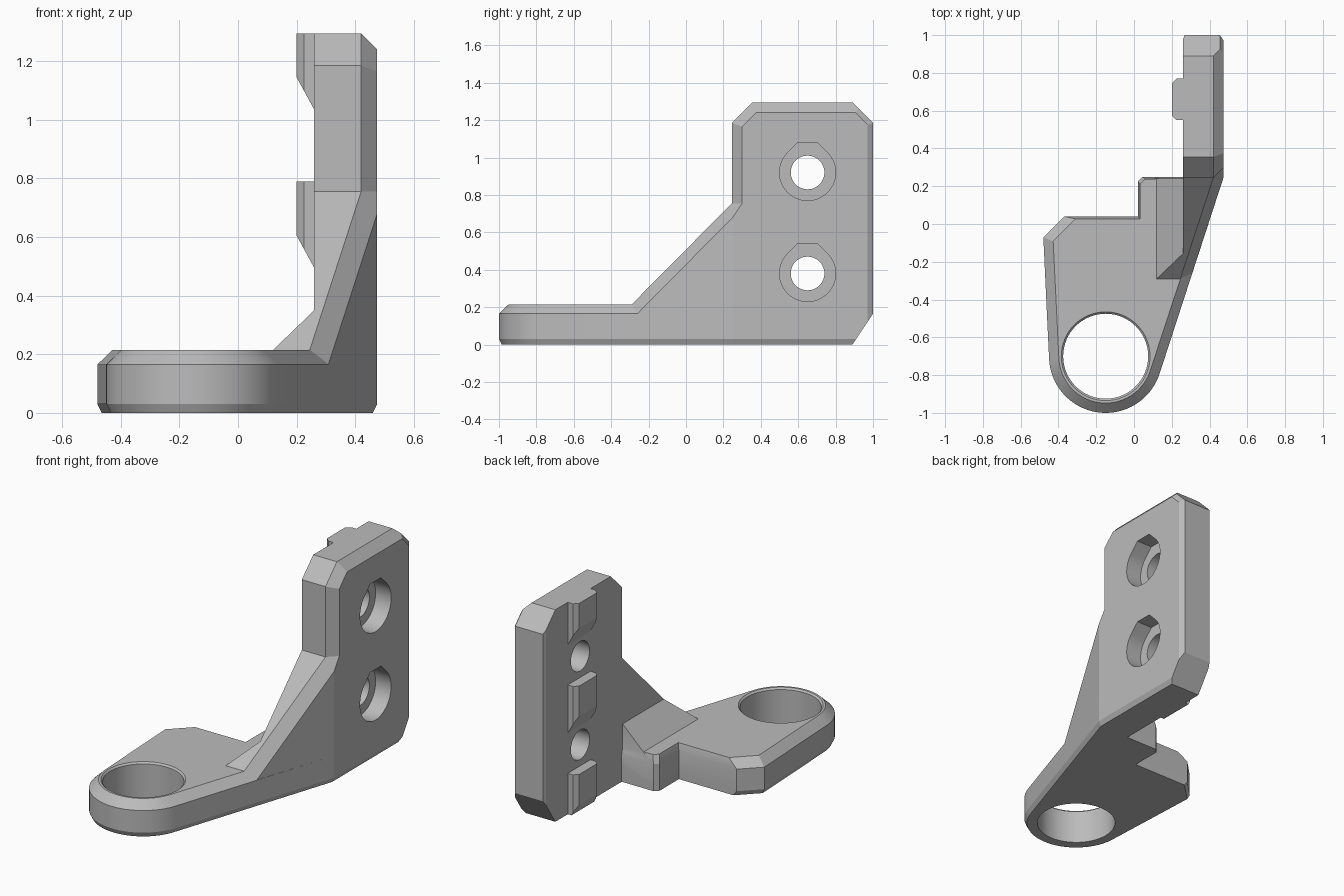
import bpy, bmesh, math
from mathutils import Vector as V

cube = bpy.data.objects.get("Cube")
if cube:
    bpy.data.objects.remove(cube, do_unlink=True)

grey = bpy.data.materials.new("plain_grey")
grey.use_nodes = True
grey.diffuse_color = (0.5, 0.5, 0.5, 1)
grey.node_tree.nodes["Principled BSDF"].inputs["Base Color"].default_value = (0.5, 0.5, 0.5, 1)


def add_object(name, bm):
    bmesh.ops.recalc_face_normals(bm, faces=bm.faces)
    mesh = bpy.data.meshes.new(name)
    bm.to_mesh(mesh)
    bm.free()
    mesh.materials.append(grey)
    ob = bpy.data.objects.new(name, mesh)
    bpy.context.collection.objects.link(ob)
    return ob


def loft(name, rings):
    """Closed solid through rings of equal point count."""
    bm = bmesh.new()
    rows = [[bm.verts.new(p) for p in ring] for ring in rings]
    for a, b in zip(rows, rows[1:]):
        for i in range(len(a)):
            j = (i + 1) % len(a)
            bm.faces.new((a[i], a[j], b[j], b[i]))
    bm.faces.new(rows[0])
    bm.faces.new(rows[-1])
    return add_object(name, bm)


def through(a, b, c):
    a, b, c = V(a), V(b), V(c)
    return a, (b - a).cross(c - a)


def edge(axis, a, b):
    """Plane parallel to one axis, through two points given in the other two."""
    p, q = list(a), list(b)
    p.insert(axis, 0)
    q.insert(axis, 0)
    r = list(p)
    r[axis] = 1
    return through(p, q, r)


def convex(name, low, high, planes, inside):
    """Box trimmed by planes, keeping the side that holds the inside point."""
    bm = bmesh.new()
    bmesh.ops.create_cube(bm, size=1)
    low, high = V(low), V(high)
    for v in bm.verts:
        v.co = [(l + h) / 2 + c * (h - l) for l, h, c in zip(low, high, v.co)]
    for point, normal in planes:
        if (V(inside) - point).dot(normal) > 0:
            normal = -normal
        bmesh.ops.bisect_plane(bm, geom=bm.verts[:] + bm.edges[:] + bm.faces[:],
                               plane_co=point, plane_no=normal, clear_outer=True)
        rim = [e for e in bm.edges if e.is_boundary]
        if rim:
            bmesh.ops.edgeloop_fill(bm, edges=rim)
    return add_object(name, bm)


def combine(body, other, operation):
    mod = body.modifiers.new(operation, 'BOOLEAN')
    mod.operation = operation
    mod.solver = 'EXACT'
    mod.object = other
    bpy.context.view_layer.objects.active = body
    bpy.ops.object.modifier_apply(modifier=mod.name)
    bpy.data.objects.remove(other, do_unlink=True)


def circle(r, n=64, start=0.0, end=None):
    end = 2 * math.pi * (n - 1) / n if end is None else end
    return [(r * math.cos(start + (end - start) * i / (n - 1)),
             r * math.sin(start + (end - start) * i / (n - 1))) for i in range(n)]


CX, CY = -0.15, -0.70


def base_outline(z, d, e):
    """Base plan inset by d around the nose and by e along the back."""
    arc = circle(0.3 - d, 40, math.radians(182.6), math.radians(341.9))
    pts = [(CX + x, CY + y) for x, y in arc]
    pts += [(0.475 - d, 0.25), (0.475 - d, 0.35), (0.3, 0.35), (0.3, 0.25 - e),
            (0.045 + e, 0.25 - e), (0.02 + e, 0.225 - e), (0.02 + e, 0.04 - e),
            (-0.37 - e + 1.414 * d, 0.04 - e), (-0.48 + d, -0.07 - 0.414 * d)]
    return [(x, y, z) for x, y in pts]


# Base plate with rounded nose
bracket = loft("bracket", [base_outline(0, 0.015, 0), base_outline(0.03, 0, 0),
                           base_outline(0.165, 0, 0), base_outline(0.215, 0.052, 0.013)])

# Upright wall
wall = convex("wall", (0.26, 0.245, 0), (0.475, 1, 1.295), [
    edge(0, (0.245, 1.185), (0.355, 1.295)),
    edge(0, (0.89, 1.295), (1, 1.185)),
    edge(0, (0.89, 0), (1, 0.165)),
    edge(1, (0.42, 1.295), (0.475, 1.24)),
    edge(1, (0.46, 0), (0.475, 0.03)),
    edge(2, (0.42, 0.245), (0.475, 0.3)),
    edge(2, (0.455, 1), (0.475, 0.97)),
    edge(2, (0.268, 1), (0.26, 0.98)),
    through((0.42, 0.245, 1.185), (0.42, 0.355, 1.295), (0.475, 0.3, 1.165)),
    through((0.455, 1, 1.185), (0.455, 0.89, 1.295), (0.475, 0.97, 1.175)),
], (0.35, 0.6, 0.6))

# Sloping brace and the fillet wedge along its foot share the same trimming
slope = [
    edge(0, (-0.29, 0.215), (0.245, 0.755)),
    edge(2, (0.475, 0.25), (0.305, -0.27)),
    through((0.42, 0.245, 0.755), (0.245, -0.29, 0.215), (0.475, 0.25, 0.68)),
]
brace = convex("brace", (0.26, -0.5, 0.1), (0.475, 0.35, 1), slope, (0.3, 0.2, 0.3))
wedge = convex("wedge", (0.05, -0.5, 0.1), (0.3, 0.24, 0.6),
               slope + [edge(1, (0.12, 0.215), (0.26, 0.35))], (0.25, 0.2, 0.2))
parts = [wall, brace, wedge]

# Three locating ribs on the inner face
for i in range(3):
    top = 0.25 + 0.54 * i
    parts.append(convex("rib", (0.2, 0.55, max(0, top - 0.4)), (0.3, 0.77, min(top, 1.295)), [
        edge(1, (0.2, top - 0.185), (0.26, top - 0.295)),
        edge(2, (0.2, 0.575), (0.225, 0.55)),
        edge(2, (0.2, 0.745), (0.225, 0.77)),
    ], (0.28, 0.66, top - 0.1)))

for part in parts:
    combine(bracket, part, 'UNION')

# Round opening through the nose, eased at the top
opening = loft("opening_cutter", [[(CX + x, CY + y, z) for x, y in circle(r)]
                                  for r, z in ((0.225, -0.1), (0.225, 0.205), (0.235, 0.215), (0.235, 0.3))])
combine(bracket, opening, 'DIFFERENCE')

# Screw holes with flat-topped counterbores
pocket = circle(0.15, 48, math.radians(135), math.radians(405)) + [(0.052, 0.16), (-0.052, 0.16)]
for z in (0.38, 0.92):
    for outline, x0, x1 in ((pocket, 0.37, 0.6), (circle(0.09, 48), 0.1, 0.6)):
        cutter = loft("screw_cutter", [[(x, 0.65 + a, z + b) for a, b in outline] for x in (x0, x1)])
        combine(bracket, cutter, 'DIFFERENCE')

# Smooth round surfaces, keep machined edges crisp
for ob in bpy.context.selected_objects:
    ob.select_set(False)
bracket.select_set(True)
bpy.context.view_layer.objects.active = bracket
bpy.ops.object.shade_smooth_by_angle(angle=math.radians(15))
